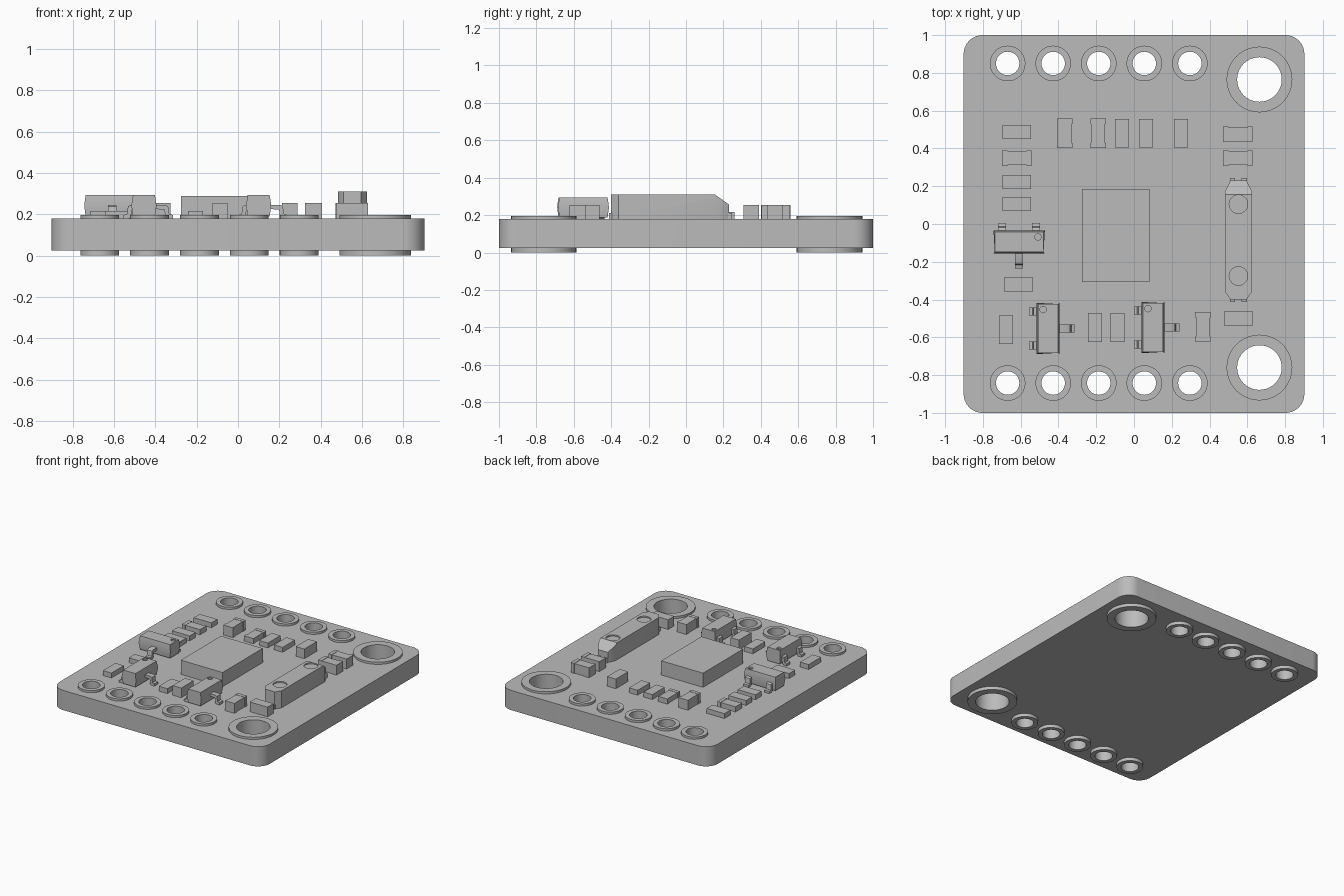
import bpy
import bmesh
import math
from mathutils import Matrix, Vector

if "Cube" in bpy.data.objects:
    bpy.data.objects.remove(bpy.data.objects["Cube"])

grey = bpy.data.materials.new("plain grey")
grey.use_nodes = True
COLOUR = (0.5, 0.5, 0.5, 1)
grey.diffuse_color = COLOUR
grey.node_tree.nodes["Principled BSDF"].inputs["Base Color"].default_value = COLOUR

BOARD_TOP = 0.178


def finish(name, bm, place=None, smooth=False):
    """Turn a bmesh into a named object."""
    if place:
        bm.transform(place)
    bmesh.ops.recalc_face_normals(bm, faces=bm.faces)
    mesh = bpy.data.meshes.new(name)
    bm.to_mesh(mesh)
    bm.free()
    mesh.materials.append(grey)
    ob = bpy.data.objects.new(name, mesh)
    bpy.context.collection.objects.link(ob)
    if smooth:
        smooth_edges(ob)
    return ob


def select_only(ob):
    bpy.ops.object.select_all(action='DESELECT')
    ob.select_set(True)
    bpy.context.view_layer.objects.active = ob


def smooth_edges(ob):
    select_only(ob)
    bpy.ops.object.shade_smooth_by_angle(angle=math.radians(35))


def add_box(bm, x0, x1, y0, y1, z0, z1):
    size = Matrix.Diagonal((x1 - x0, y1 - y0, z1 - z0, 1))
    centre = Matrix.Translation(((x0 + x1) / 2, (y0 + y1) / 2, (z0 + z1) / 2))
    return bmesh.ops.create_cube(bm, size=1, matrix=centre @ size)["verts"]


def add_prism(bm, points, direction):
    """Extrude a flat outline along a direction."""
    face = bm.faces.new([bm.verts.new(p) for p in points])
    out = bmesh.ops.extrude_face_region(bm, geom=[face])["geom"]
    verts = [v for v in out if isinstance(v, bmesh.types.BMVert)]
    bmesh.ops.translate(bm, verts=verts, vec=direction)


def add_cylinder(bm, x, y, z0, z1, radius):
    bmesh.ops.create_cone(bm, cap_ends=True, segments=40, radius1=radius, radius2=radius,
                          depth=z1 - z0, matrix=Matrix.Translation((x, y, (z0 + z1) / 2)))


def cut(ob, bm):
    """Subtract a bmesh from an object."""
    cutter = finish("cutter", bm)
    cutter.hide_render = True
    mod = ob.modifiers.new("cut", 'BOOLEAN')
    mod.operation = 'DIFFERENCE'
    mod.solver = 'EXACT'
    mod.object = cutter
    select_only(ob)
    bpy.ops.object.modifier_apply(modifier=mod.name)
    bpy.data.objects.remove(cutter)
    smooth_edges(ob)


# Plated holes: x, y, outer radius, inner radius
holes = [(-0.669 + 0.2412 * i, y, 0.094, 0.062) for y in (0.85, -0.842) for i in range(5)]
holes += [(0.664, y, 0.174, 0.118) for y in (0.765, -0.76)]

# Board with rounded corners
bm = bmesh.new()
add_box(bm, -0.902, 0.902, -1, 1, 0.025, BOARD_TOP)
upright = [e for e in bm.edges if abs(e.verts[0].co.z - e.verts[1].co.z) > 0.1]
bmesh.ops.bevel(bm, geom=upright, offset=0.1, segments=10, profile=0.5, affect='EDGES')
board = finish("board", bm)
drill = bmesh.new()
for x, y, outer, inner in holes:
    add_cylinder(drill, x, y, -0.1, 0.4, inner + 0.006)
cut(board, drill)

# Metal ring lining each hole
for x, y, outer, inner in holes:
    bm = bmesh.new()
    section = [(inner, 0), (outer, 0), (outer, 0.195), (inner, 0.195)]
    verts = [bm.verts.new((r, 0, z)) for r, z in section]
    edges = [bm.edges.new((verts[i], verts[(i + 1) % 4])) for i in range(4)]
    bmesh.ops.spin(bm, geom=verts + edges, cent=(0, 0, 0), axis=(0, 0, 1),
                   angle=math.tau, steps=40)
    bmesh.ops.remove_doubles(bm, verts=bm.verts, dist=0.0005)
    finish("hole_ring", bm, Matrix.Translation((x, y, 0)), smooth=True)


# Two-terminal parts
def block(name, x, y, top, along_y=False, proud=0):
    bm = bmesh.new()
    add_box(bm, -0.076, 0.076, -0.037, 0.037, BOARD_TOP, top)
    if proud:
        for s in (-1, 1):
            x0, x1 = sorted((s * 0.05, s * 0.078))
            add_box(bm, x0, x1, -0.037 - proud, 0.037 + proud, BOARD_TOP, top + 0.002)
    turn = Matrix.Rotation(math.pi / 2 if along_y else 0, 4, 'Z')
    finish(name, bm, Matrix.Translation((x, y, 0)) @ turn)


LOW, TALL, PROUD = 0.216, 0.253, 0.004
for y in (0.487, 0.222, 0.106):
    block("resistor", -0.62, y, LOW)
block("resistor", -0.62, 0.349, LOW, proud=PROUD)
block("resistor", -0.611, -0.32, LOW)
for x, y in ((-0.063, 0.48), (0.063, 0.48), (-0.677, -0.56), (-0.206, -0.548)):
    block("resistor", x, y, LOW, True)
block("resistor", -0.19, 0.48, LOW, True, PROUD)
for x, y in ((0.25, 0.48), (-0.087, -0.548)):
    block("capacitor", x, y, TALL, True)
for x, y in ((-0.367, 0.48), (0.365, -0.545)):
    block("capacitor", x, y, TALL, True, PROUD)
for y in (0.474, 0.349):
    block("capacitor", 0.55, y, TALL, proud=PROUD)
block("capacitor", 0.553, -0.5, TALL)

# Main chip
bm = bmesh.new()
add_box(bm, -0.276, 0.083, -0.307, 0.185, BOARD_TOP, 0.288)
finish("main_chip", bm)


# Three-legged parts: hexagonal body, bent legs and a round marker dent
def transistor(x, y, turned):
    angle = math.pi / 2 if turned else 0
    place = Matrix.Translation((x, y, 0)) @ Matrix.Rotation(angle, 4, 'Z')
    bm = bmesh.new()
    section = [(-0.053, 0.188), (0.053, 0.188), (0.061, 0.242),
               (0.053, 0.293), (-0.053, 0.293), (-0.061, 0.242)]
    add_prism(bm, [(-0.136, u, z) for u, z in section], (0.272, 0, 0))
    for v in bm.verts:
        if abs(v.co.z - 0.242) > 0.01:
            v.co.x *= 0.95
    body = finish("transistor_body", bm, place)
    dent = bmesh.new()
    add_cylinder(dent, 0.1, 0.026, 0.283, 0.32, 0.017)
    dent.transform(place)
    cut(body, dent)
    bm = bmesh.new()
    for lx, side, reach in ((-0.09, 1, 0.1), (0.09, 1, 0.1), (0, -1, 0.14)):
        bend = reach - 0.035
        leg = [(0.04, 0.245), (bend, 0.245), (bend + 0.012, 0.238), (bend + 0.018, 0.2),
               (reach, 0.196), (reach, BOARD_TOP), (bend + 0.008, BOARD_TOP),
               (bend - 0.002, 0.186), (bend - 0.006, 0.222), (0.04, 0.226)]
        add_prism(bm, [(lx - 0.021, side * u, z) for u, z in leg], (0.042, 0, 0))
    finish("transistor_legs", bm, place, smooth=True)


transistor(-0.608, -0.095, False)
transistor(-0.455, -0.553, True)
transistor(0.1, -0.548, True)

# Crystal: chamfered body with sloping back end and two round dents
bm = bmesh.new()
plan = [(0.51, -0.4), (0.595, -0.4), (0.624, -0.36), (0.624, 0.175),
        (0.595, 0.23), (0.51, 0.23), (0.483, 0.175), (0.483, -0.36)]
add_prism(bm, [(x, y, BOARD_TOP) for x, y in plan], (0, 0, 0.31 - BOARD_TOP))
cuts = bmesh.ops.bisect_plane(bm, geom=bm.verts[:] + bm.edges[:] + bm.faces[:],
                              plane_co=(0, 0.155, 0.31), plane_no=Vector((0, 0.05, 0.07)),
                              clear_outer=True)
rim = [g for g in cuts["geom_cut"] if isinstance(g, bmesh.types.BMEdge)]
bmesh.ops.contextual_create(bm, geom=rim)
crystal = finish("crystal_body", bm)
dents = bmesh.new()
for y in (0.105, -0.275):
    add_cylinder(dents, 0.553, y, 0.3, 0.35, 0.049)
cut(crystal, dents)

# Crystal end terminals
bm = bmesh.new()
for y0, y1 in ((0.2, 0.244), (-0.412, -0.38)):
    for x in (0.522, 0.584):
        add_box(bm, x - 0.014, x + 0.014, y0, y1, BOARD_TOP, 0.212)
finish("crystal_terminals", bm)
